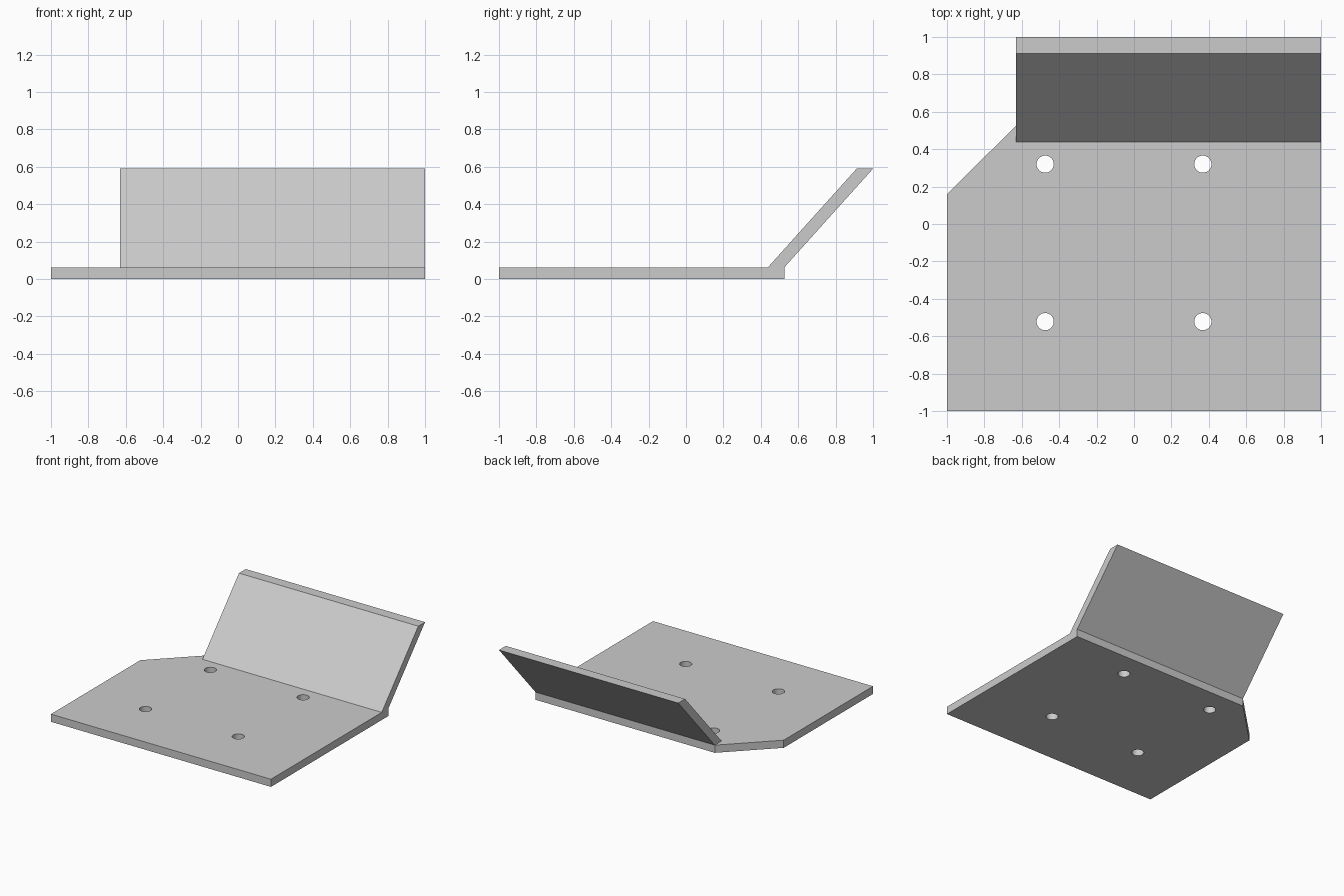
import bpy, bmesh
from mathutils import Vector

cube = bpy.data.objects.get("Cube")
if cube:
    bpy.data.objects.remove(cube, do_unlink=True)

THICK, TOP = 0.063, 0.59
FLANGE_X, BACK_Y, LEAN = -0.63, 0.526, 0.474

grey = bpy.data.materials.new("light grey metal")
grey.use_nodes = True
grey.diffuse_color = (0.6, 0.6, 0.6, 1)
grey.node_tree.nodes["Principled BSDF"].inputs["Base Color"].default_value = (0.6, 0.6, 0.6, 1)


def prism(name, outline, sweep):
    """Extrude a closed 3D outline along a vector."""
    bm = bmesh.new()
    face = bm.faces.new([bm.verts.new(p) for p in outline])
    new = bmesh.ops.extrude_face_region(bm, geom=[face])["geom"]
    bmesh.ops.translate(bm, vec=Vector(sweep),
                        verts=[v for v in new if isinstance(v, bmesh.types.BMVert)])
    bmesh.ops.recalc_face_normals(bm, faces=bm.faces)
    mesh = bpy.data.meshes.new(name)
    bm.to_mesh(mesh)
    bm.free()
    mesh.materials.append(grey)
    obj = bpy.data.objects.new(name, mesh)
    bpy.context.collection.objects.link(obj)
    return obj


def cut(obj, cutter):
    cutter.hide_render = True
    cutter.hide_set(True)
    cutter.display_type = 'WIRE'
    mod = obj.modifiers.new(cutter.name, 'BOOLEAN')
    mod.operation, mod.solver, mod.object = 'DIFFERENCE', 'EXACT', cutter


# Flat base plate with one clipped rear corner
plate = prism("base_plate",
              [(-1, -1, 0), (1, -1, 0), (1, BACK_Y, 0), (FLANGE_X, BACK_Y, 0), (-1, 0.16, 0)],
              (0, 0, THICK))

# Four round mounting holes
for x in (-0.475, 0.368):
    for y in (-0.522, 0.32):
        bpy.ops.mesh.primitive_cylinder_add(vertices=32, radius=0.046, depth=0.3,
                                            location=(x, y, THICK / 2))
        hole = bpy.context.object
        hole.name = "hole_cutter"
        hole.data.materials.append(grey)
        cut(plate, hole)

# Sloped rear flange rising from the back edge
prism("sloped_flange",
      [(FLANGE_X, BACK_Y - 0.088, THICK), (FLANGE_X, BACK_Y, THICK),
       (FLANGE_X, BACK_Y + LEAN, TOP), (FLANGE_X, BACK_Y + LEAN - 0.088, TOP)],
      (1 - FLANGE_X, 0, 0))

# Smooth hole walls, sharp plate edges
bpy.ops.object.select_all(action='DESELECT')
plate.select_set(True)
bpy.context.view_layer.objects.active = plate
for mod in list(plate.modifiers):
    bpy.ops.object.modifier_apply(modifier=mod.name)
bpy.ops.object.shade_smooth_by_angle()
